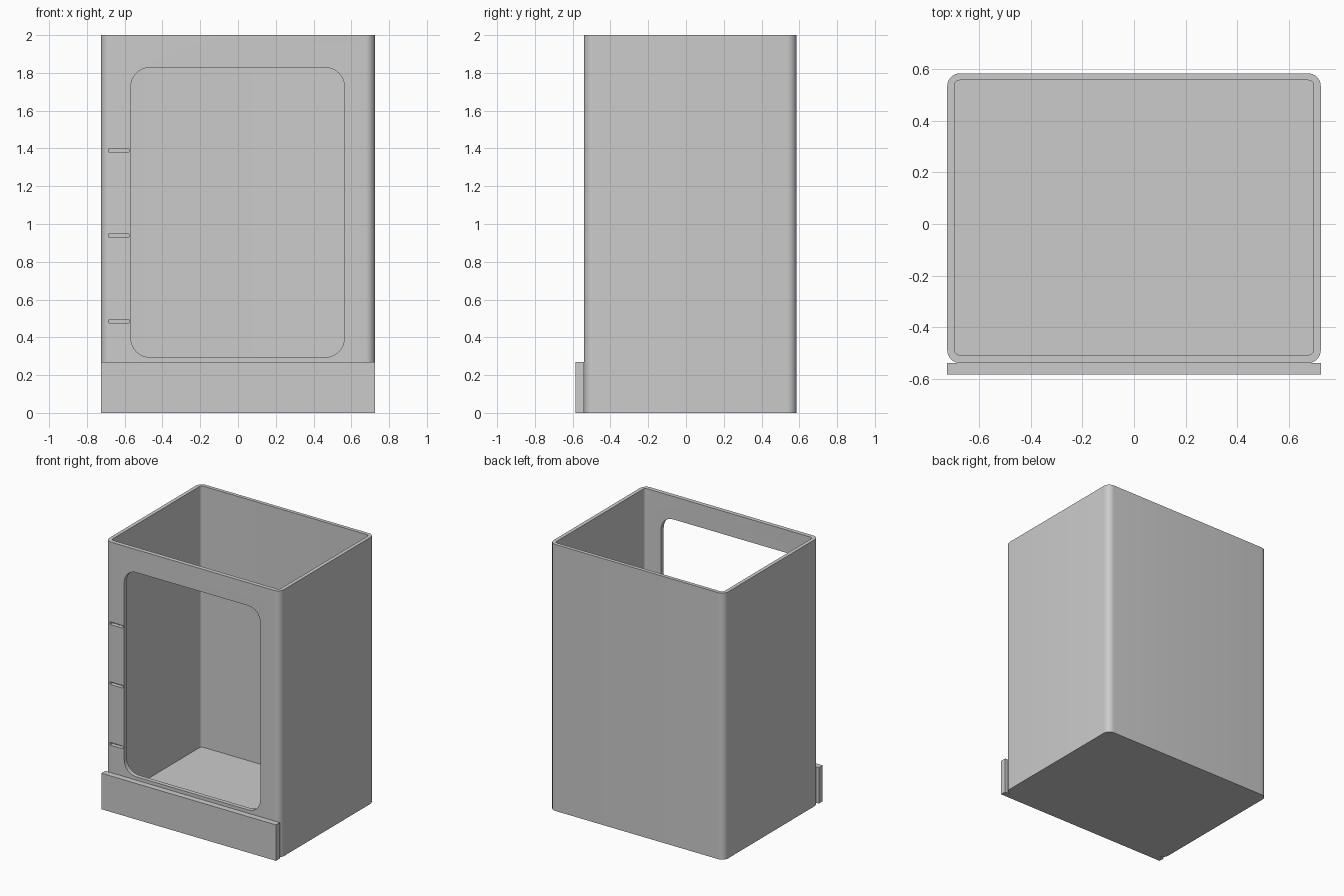
import bpy, bmesh, math
from mathutils import Matrix

cube = bpy.data.objects.get("Cube")
if cube:
    bpy.data.objects.remove(cube, do_unlink=True)

grey = bpy.data.materials.new("plain_grey")
grey.use_nodes = True
grey.diffuse_color = (0.6, 0.6, 0.6, 1)
grey.node_tree.nodes["Principled BSDF"].inputs["Base Color"].default_value = (0.6, 0.6, 0.6, 1)


def rounded_prism(name, u, v, depth, radius, segments=8, upright=False):
    """Rounded rectangle u by v extruded along z, or along y when upright."""
    outline = []
    corners = [(u[1], v[1], 1, 1), (u[0], v[1], -1, 1), (u[0], v[0], -1, -1), (u[1], v[0], 1, -1)]
    for quarter, (cu, cv, su, sv) in enumerate(corners):
        for i in range(segments + 1):
            a = (quarter + i / segments) * math.pi / 2
            outline.append((cu - su * radius + radius * math.cos(a),
                            cv - sv * radius + radius * math.sin(a)))
    bm = bmesh.new()
    face = bm.faces.new([bm.verts.new((p, q, depth[0])) for p, q in outline])
    top = bmesh.ops.extrude_face_region(bm, geom=[face])["geom"]
    bmesh.ops.translate(bm, vec=(0, 0, depth[1] - depth[0]),
                        verts=[e for e in top if isinstance(e, bmesh.types.BMVert)])
    if upright:
        # Stand the outline up in x and z, with the extrusion running along y
        bmesh.ops.transform(bm, matrix=Matrix(((1, 0, 0), (0, 0, 1), (0, 1, 0))).to_4x4(), verts=bm.verts)
    bmesh.ops.recalc_face_normals(bm, faces=bm.faces)
    mesh = bpy.data.meshes.new(name)
    bm.to_mesh(mesh)
    bm.free()
    mesh.materials.append(grey)
    obj = bpy.data.objects.new(name, mesh)
    bpy.context.collection.objects.link(obj)
    return obj


def cut(target, cutter):
    mod = target.modifiers.new("cut_" + cutter.name, 'BOOLEAN')
    mod.operation = 'DIFFERENCE'
    mod.solver = 'EXACT'
    mod.object = cutter
    bpy.context.view_layer.objects.active = target
    bpy.ops.object.modifier_apply(modifier=mod.name)
    bpy.data.objects.remove(cutter, do_unlink=True)


# Open-topped housing with a thin wall and floor
housing = rounded_prism("housing", (-0.725, 0.725), (-0.54, 0.585), (0, 2), 0.05)
cut(housing, rounded_prism("cavity", (-0.697, 0.697), (-0.508, 0.558), (0.04, 2.2), 0.02))

# Front window
cut(housing, rounded_prism("window", (-0.567, 0.563), (0.295, 1.828), (-0.7, -0.4), 0.1, upright=True))

# Hinge slots beside the window
for z in (0.485, 0.94, 1.39):
    cut(housing, rounded_prism("hinge_slot", (-0.685, -0.577), (z - 0.01, z + 0.01),
                               (-0.7, -0.4), 0.005, 3, upright=True))

# Front skirting plate
bpy.ops.mesh.primitive_cube_add(size=1, location=(0, -0.5625, 0.135))
plate = bpy.context.object
plate.name = "front_plate"
plate.scale = (1.45, 0.045, 0.27)
bpy.ops.object.transform_apply(location=False, rotation=False, scale=True)
plate.data.materials.append(grey)

# Smooth the rounded corners only
bpy.ops.object.select_all(action='DESELECT')
housing.select_set(True)
bpy.context.view_layer.objects.active = housing
bpy.ops.object.shade_smooth_by_angle(angle=math.radians(30))
